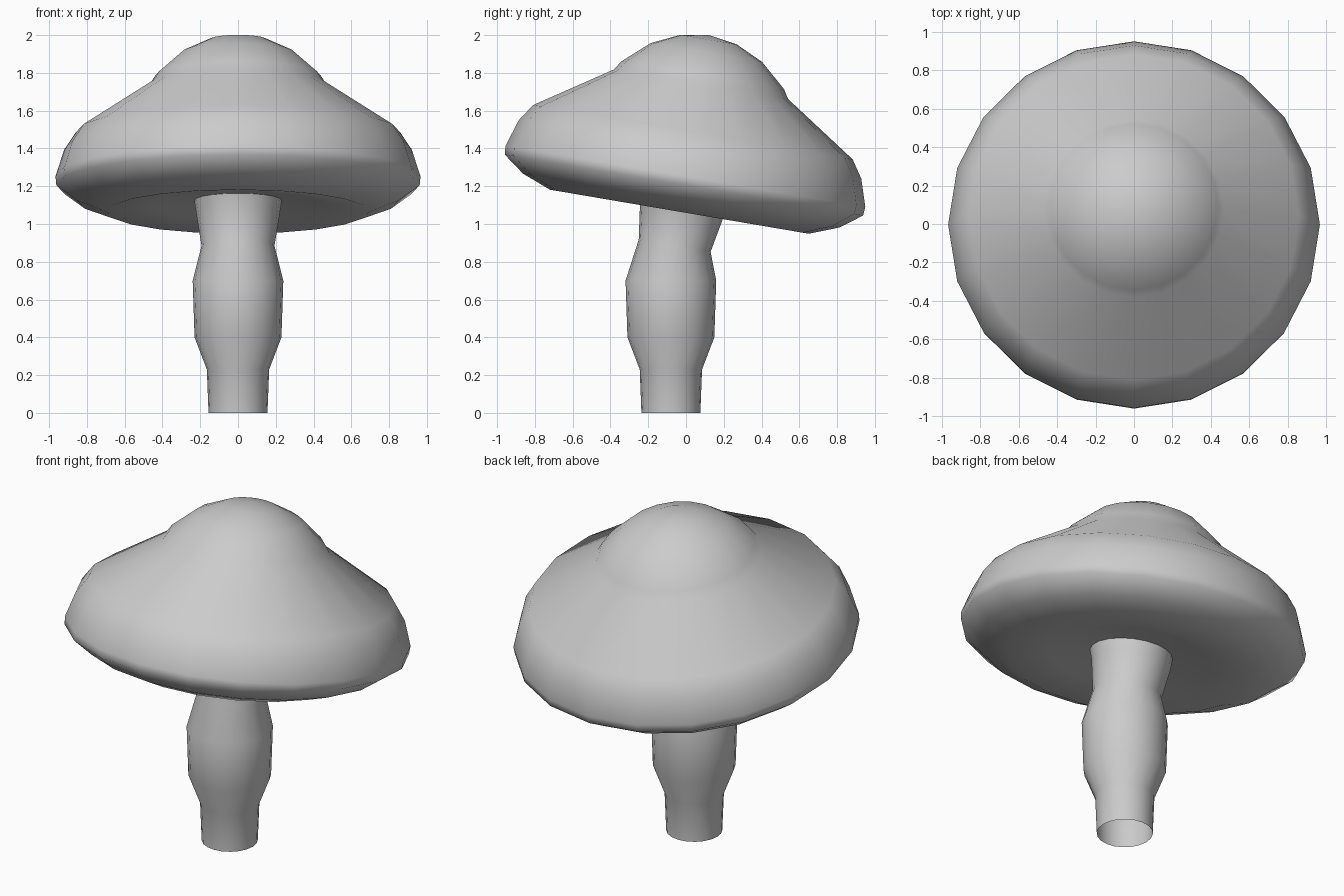
import bpy, bmesh
from math import sin, cos, pi, radians

if "Cube" in bpy.data.objects:
    bpy.data.objects.remove(bpy.data.objects["Cube"])

SIDES = 20


def loft(name, rings, pole=None):
    """Skin circular rings (y, z, radius, tilt) and optionally close at a pole (y, z)."""
    bm = bmesh.new()
    loops = []
    for cy, cz, r, tilt in rings:
        loop = []
        for i in range(SIDES):
            a = 2 * pi * i / SIDES
            v = r * sin(a)
            loop.append(bm.verts.new((r * cos(a), cy + v * cos(tilt), cz - v * sin(tilt))))
        loops.append(loop)
    for lo, hi in zip(loops, loops[1:]):
        for i in range(SIDES):
            j = (i + 1) % SIDES
            bm.faces.new((lo[i], lo[j], hi[j], hi[i]))
    if pole:
        tip = bm.verts.new((0, *pole))
        for i in range(SIDES):
            bm.faces.new((loops[-1][i], loops[-1][(i + 1) % SIDES], tip))
    for f in bm.faces:
        f.smooth = True
    mesh = bpy.data.meshes.new(name)
    bm.to_mesh(mesh)
    bm.free()
    obj = bpy.data.objects.new(name, mesh)
    bpy.context.collection.objects.link(obj)
    return obj


TILT = radians(9.65)


def on_axis(h):
    # point at height h along the leaning cap axis
    return -0.035 + h * sin(TILT), 1.065 + h * cos(TILT)


# cap: recessed underside, rounded rim, shoulder, neck and dome
cap_profile = [(0.23, 0.06), (0.45, 0.035), (0.695, 0.0), (0.85, 0.06),
               (0.962, 0.143), (0.966, 0.19), (0.92, 0.334), (0.858, 0.427),
               (0.467, 0.685), (0.437, 0.733), (0.299, 0.855), (0.152, 0.924)]
loft("mushroom_cap", [(*on_axis(h), r, TILT) for r, h in cap_profile], on_axis(0.948))

# stem: open at the foot, bulging, leaning into the cap at the top
stem_rings = [(-0.08, 0.0, 0.156, 0), (-0.08, 0.23, 0.165, 0),
              (-0.08, 0.40, 0.23, 0), (-0.08, 0.70, 0.24, 0),
              (-0.06, 0.885, 0.193, TILT), (-0.025, 1.06, 0.222, TILT),
              (*on_axis(0.06), 0.232, TILT)]
loft("mushroom_stem", stem_rings)
